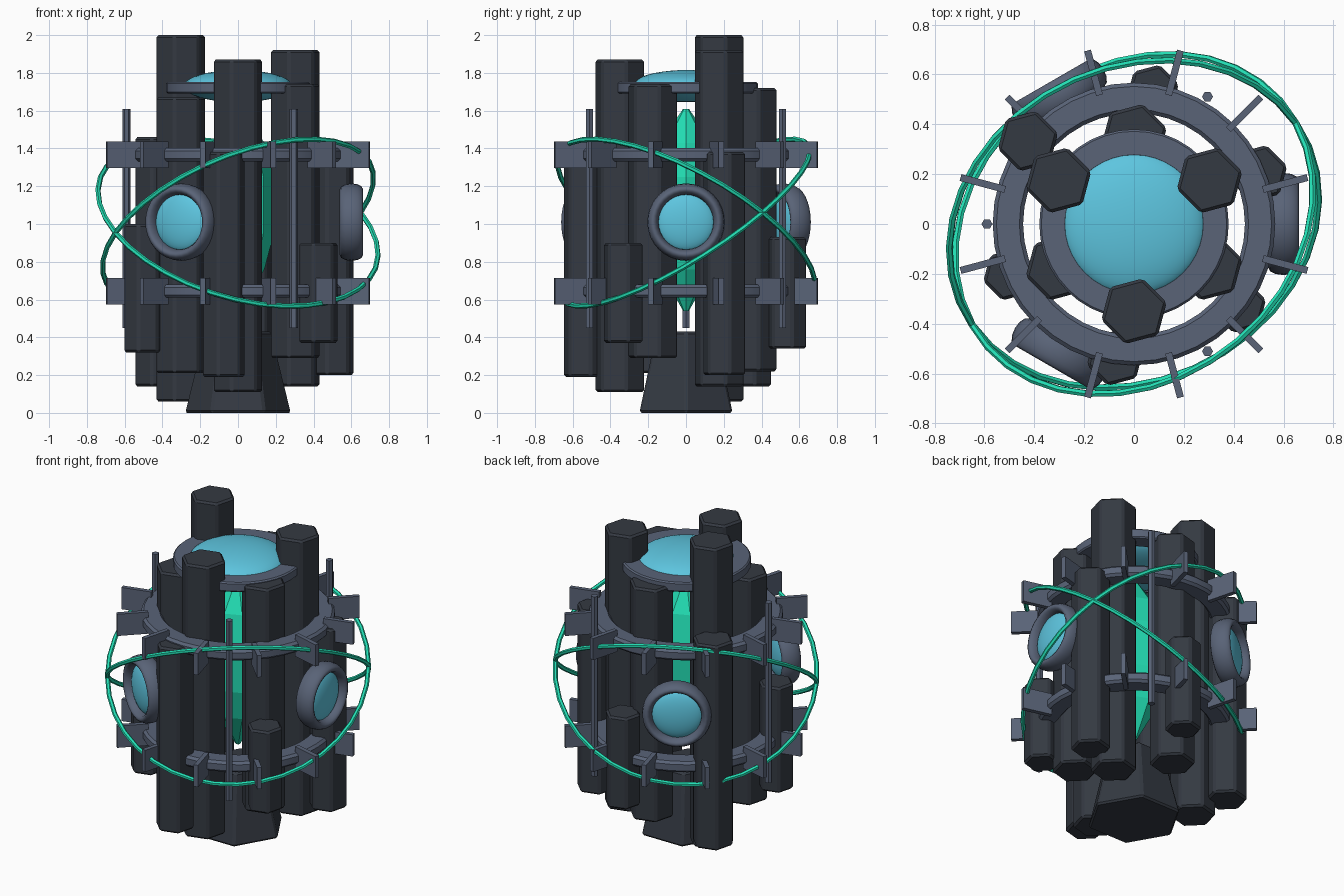
import bpy
from math import sin, cos, radians, pi
from mathutils import Matrix, Vector

cube = bpy.data.objects.get("Cube")
if cube:
    bpy.data.objects.remove(cube, do_unlink=True)


def material(name, rgb):
    m = bpy.data.materials.new(name)
    m.use_nodes = True
    m.diffuse_color = (*rgb, 1)
    m.node_tree.nodes["Principled BSDF"].inputs["Base Color"].default_value = (*rgb, 1)
    return m


STONE = material("dark_stone", (0.034, 0.041, 0.054))
METAL = material("slate_metal", (0.10, 0.125, 0.185))
GLOW = material("glowing_green", (0.016, 0.72, 0.45))
GLASS = material("cyan_glass", (0.11, 0.56, 0.74))


def finish(name, mat, bevel=0, smooth=False):
    ob = bpy.context.object
    ob.name = name
    ob.data.materials.append(mat)
    if bevel:
        mod = ob.modifiers.new("edge_bevel", 'BEVEL')
        mod.width = bevel
        mod.segments = 1
        mod.limit_method = 'ANGLE'
    if smooth:
        bpy.ops.object.shade_smooth_by_angle(angle=radians(40))
    return ob


def polar(r, deg, z=0):
    return Vector((r * cos(radians(deg)), r * sin(radians(deg)), z))


def prism(name, mat, r, loc, bottom, top, bevel=0, turn=-15, r_top=None):
    # Six-sided prism between two heights, optionally tapered
    bpy.ops.mesh.primitive_cone_add(
        vertices=6, radius1=r, radius2=r if r_top is None else r_top,
        depth=top - bottom, location=(loc.x, loc.y, (top + bottom) / 2),
        rotation=(0, 0, radians(turn)))
    return finish(name, mat, bevel)


def lathe(name, mat, profile, sides, closed, bevel=0, smooth=False):
    # Revolve (radius, height) points around the vertical axis
    n = len(profile)
    verts = [polar(r, 360 * i / sides, z) for i in range(sides) for r, z in profile]
    faces = []
    for i in range(sides):
        j = (i + 1) % sides
        for k in range(n if closed else n - 1):
            m = (k + 1) % n
            faces.append((i * n + k, j * n + k, j * n + m, i * n + m))
    if not closed:
        faces.append([i * n for i in reversed(range(sides))])
        faces.append([i * n + n - 1 for i in range(sides)])
    me = bpy.data.meshes.new(name)
    me.from_pydata(verts, [], faces)
    ob = bpy.data.objects.new(name, me)
    bpy.context.collection.objects.link(ob)
    bpy.ops.object.select_all(action='DESELECT')
    ob.select_set(True)
    bpy.context.view_layer.objects.active = ob
    return finish(name, mat, bevel, smooth)


def band(name, inner, outer, bottom, top, bevel):
    profile = [(outer, bottom), (outer, top), (inner, top), (inner, bottom)]
    return lathe(name, METAL, profile, 40, True, bevel, True)


# Flared hexagonal base
prism("base", STONE, 0.285, Vector((0, 0, 0)), 0, 0.43, 0.012, 30, 0.18)

# Inner circle of columns: angle, bottom, top
for a, lo, hi in [(30, 0.14, 1.92), (90, 0.22, 1.72), (150, 0.06, 2.0),
                  (210, 0.21, 1.67), (270, 0.11, 1.87), (330, 0.29, 1.74)]:
    prism(f"inner_column_{a}", STONE, 0.136, polar(0.35, a), lo, hi, 0.012)

# Outer circle of columns, alternately long and short
for a, lo, hi, r in [(22, 0.20, 1.38, 0.118), (82, 0.34, 0.93, 0.108),
                     (142, 0.14, 1.46, 0.125), (202, 0.32, 1.0, 0.108),
                     (262, 0.19, 1.38, 0.118), (322, 0.37, 0.90, 0.108)]:
    prism(f"outer_column_{a}", STONE, r, polar(0.54, a), lo, hi, 0.012)

# Faceted crystal core
lathe("crystal_core", GLOW,
      [(0.015, 0.54), (0.14, 0.76), (0.19, 0.95), (0.19, 1.25), (0.14, 1.43), (0.015, 1.61)],
      8, False)

# Binding bands with radial fins
for label, z in (("lower", 0.645), ("upper", 1.367)):
    band(label + "_band", 0.445, 0.567, z - 0.035, z + 0.035, 0.015)
    for i in range(12):
        a = 15 + 30 * i
        bpy.ops.mesh.primitive_cube_add(size=1, location=polar(0.628, a, z),
                                        rotation=(0, 0, radians(a)))
        fin = finish(f"{label}_fin_{i}", METAL)
        fin.scale = (0.185, 0.028, 0.14)

# Slim upright rods
for a in (60, 180, 300):
    prism(f"rod_{a}", METAL, 0.022, polar(0.59, a), 0.45, 1.61, 0, 30)

# Top collar and lens
band("top_collar", 0.27, 0.38, 1.69, 1.752, 0.008)
bpy.ops.mesh.primitive_uv_sphere_add(segments=40, ring_count=20, radius=1, location=(0, 0, 1.73))
lens = finish("top_lens", GLASS, smooth=True)
lens.scale = (0.288, 0.288, 0.085)

# Round portholes facing outward
for a in (0, 120, 240):
    face_out = Matrix.Translation(polar(0.6, a, 1.01)) @ Matrix.Rotation(radians(a), 4, 'Z') \
        @ Matrix.Rotation(pi / 2, 4, 'Y')
    bpy.ops.mesh.primitive_torus_add(major_radius=0.174, minor_radius=0.031,
                                     major_segments=32, minor_segments=12)
    rim = finish(f"porthole_rim_{a}", METAL, smooth=True)
    rim.matrix_world = face_out @ Matrix.Diagonal((1, 1, 2, 1))
    bpy.ops.mesh.primitive_uv_sphere_add(segments=32, ring_count=16, radius=1)
    glass = finish(f"porthole_glass_{a}", GLASS, smooth=True)
    glass.matrix_world = face_out @ Matrix.Diagonal((0.155, 0.155, 0.05, 1))

# Two thin hoops tilted in opposite directions about a shared axis
axis = Vector((cos(radians(32)), sin(radians(32)), sin(radians(4)))).normalized()
for label, tilt in (("rising", -35), ("falling", 35)):
    bpy.ops.mesh.primitive_torus_add(major_radius=0.767, minor_radius=0.014,
                                     major_segments=36, minor_segments=6)
    hoop = finish(label + "_hoop", GLOW, smooth=True)
    across = Vector((0, 0, 1)).cross(axis).normalized()
    frame = Matrix((axis, across, axis.cross(across))).transposed().to_4x4()
    hoop.matrix_world = Matrix.Translation((0, 0, 1.007)) @ frame \
        @ Matrix.Rotation(radians(tilt), 4, 'X')
